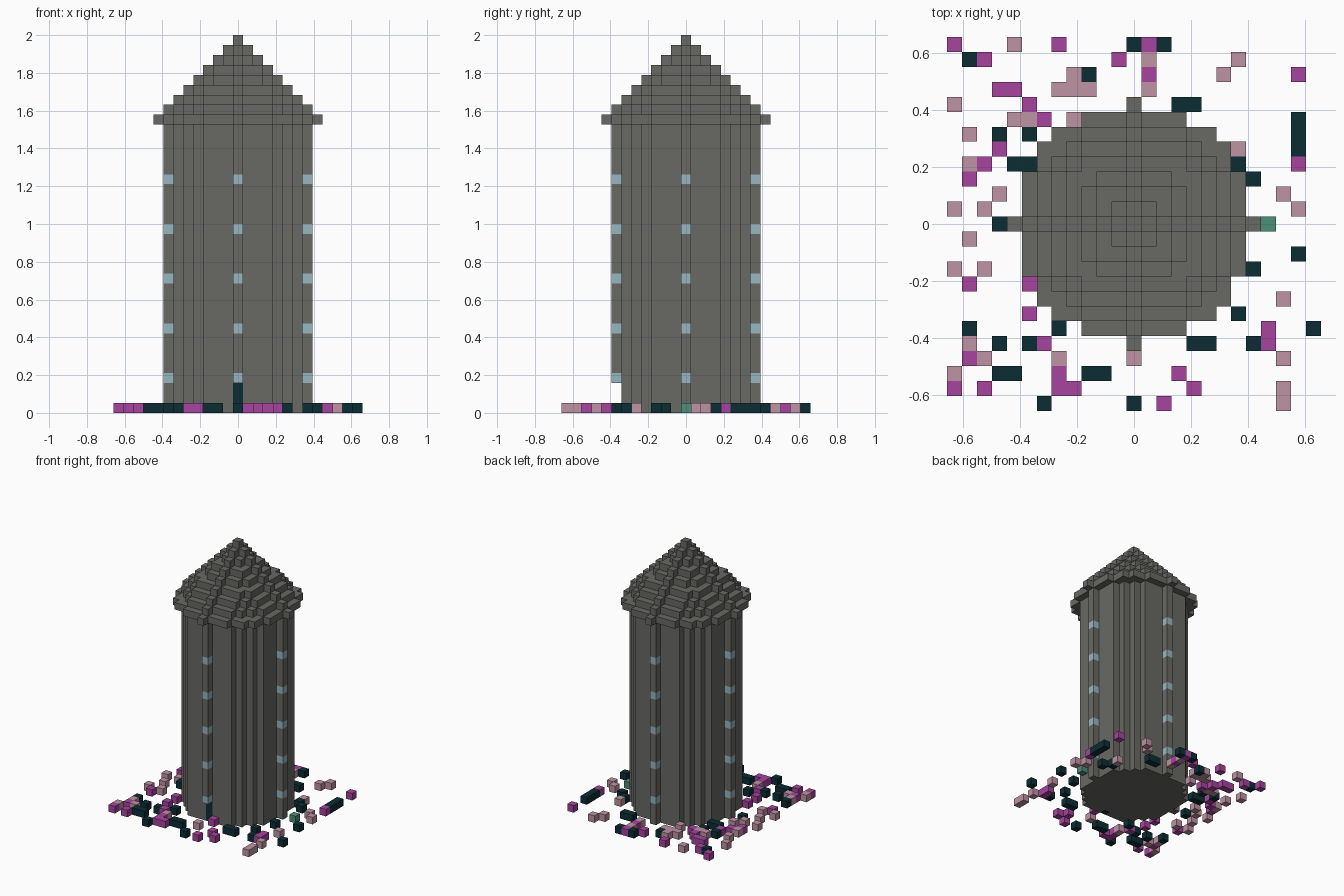
import bpy
import bmesh
from mathutils import Vector

if "Cube" in bpy.data.objects:
    bpy.data.objects.remove(bpy.data.objects["Cube"])

S = 2 / 38          # block size
WALL_TOP = 29       # courses below the roof
RADIUS = 7          # tower radius in blocks
SIDES = [Vector(d) for d in
         ((1, 0, 0), (-1, 0, 0), (0, 1, 0), (0, -1, 0), (0, 0, 1), (0, 0, -1))]


def material(name, code):
    """Flat material from an sRGB hex code."""
    channels = [c / 255 for c in bytes.fromhex(code)]
    linear = [c / 12.92 if c < 0.04 else ((c + 0.055) / 1.055) ** 2.4 for c in channels]
    mat = bpy.data.materials.new(name)
    mat.use_nodes = True
    mat.diffuse_color = (*linear, 1)
    bsdf = mat.node_tree.nodes["Principled BSDF"]
    bsdf.inputs["Base Color"].default_value = (*linear, 1)
    bsdf.inputs["Roughness"].default_value = 0.9
    return mat


def blocks(name, cells, mat):
    """Join grid blocks into one mesh, keeping only the outer faces."""
    bm = bmesh.new()
    for cell in cells:
        centre = Vector(cell) + Vector((0, 0, 0.5))
        for n in SIDES:
            if tuple(int(a + b) for a, b in zip(cell, n)) in cells:
                continue
            u = Vector((n.y, n.z, n.x))
            v = n.cross(u)
            corners = [(-1, -1), (1, -1), (1, 1), (-1, 1)]
            bm.faces.new([bm.verts.new((centre + (n + u * a + v * b) / 2) * S)
                          for a, b in corners])
    bmesh.ops.remove_doubles(bm, verts=bm.verts, dist=S / 100)
    bmesh.ops.dissolve_limit(bm, angle_limit=0.01, verts=bm.verts, edges=bm.edges)
    mesh = bpy.data.meshes.new(name)
    bm.to_mesh(mesh)
    bm.free()
    mesh.materials.append(mat)
    bpy.context.collection.objects.link(bpy.data.objects.new(name, mesh))


def disc(r, z):
    """Filled round course of blocks."""
    span = range(-r, r + 1)
    return {(x, y, z) for x in span for y in span if x * x + y * y <= r * r}


def plants(name, mat, spots):
    """Ground plants at (x, y), or a row of them along x at (x, y, length)."""
    blocks(name, {(x + i, y, 0) for x, y, *length in spots
                  for i in range(*length or [1])}, mat)


stone = material("stone grey", "686964")
glass = material("pale blue glass", "98B6C0")
dark = material("dark teal", "0C2D34")
magenta = material("magenta", "A7449F")
pink = material("dusty pink", "BF93A4")
green = material("leaf green", "4D8E78")

# Windows on the four tips of the tower, every fifth course
windows = {(x, y, z) for z in range(3, WALL_TOP - 3, 5)
           for x, y in ((RADIUS, 0), (-RADIUS, 0), (0, RADIUS), (0, -RADIUS))}
blocks("windows", windows, glass)

# Recessed front door
door = {(0, 1 - RADIUS, z) for z in range(3)}
porch = {(0, -RADIUS, z) for z in range(3)}
blocks("door", door, dark)

# Round tower wall
wall = set().union(*(disc(RADIUS, z) for z in range(WALL_TOP)))
blocks("tower_wall", wall - windows - door - porch, stone)

# Stepped cone roof with an overhanging eave
roof = set().union(*(disc(RADIUS + 1 - i, WALL_TOP + i) for i in range(RADIUS + 2)))
blocks("roof", roof, stone)

# Garden around the tower
plants("dark_shrubs", dark, [
    (0, 12), (2, 12), (-11, 11), (-3, 10), (3, 8, 2), (11, 7), (11, 6), (11, 5),
    (-9, 6), (-7, 6), (-8, 4, 2), (7, 4), (8, 3), (-9, 0), (11, -2), (8, -3),
    (7, -6), (-11, -7), (-5, -7), (12, -7), (-9, -8), (-7, -8), (4, -8, 2),
    (8, -8), (-9, -10, 2), (-3, -10, 2), (-6, -12), (0, -12)])
plants("magenta_flowers", magenta, [
    (-12, 12), (-5, 12), (1, 12), (-10, 11), (-1, 11), (1, 10), (11, 10),
    (-9, 9, 2), (-7, 8), (-6, 7), (-9, 5), (-10, 4), (11, 4), (-11, 3), (-11, -4),
    (-7, -4), (-7, -6), (1, -7), (9, -7), (-6, -8), (9, -8), (-11, -9), (-5, -10),
    (3, -10), (-12, -11), (-10, -11), (-5, -11, 2), (4, -11), (2, -12)])
plants("pink_flowers", pink, [
    (-8, 12), (1, 11), (7, 11), (-4, 10), (6, 10), (-5, 9, 3), (1, 9), (-12, 8),
    (-8, 7, 2), (-4, 7), (-11, 6), (7, 5), (-11, 4), (-9, 2), (10, 2), (-12, 1),
    (-10, 1), (11, 1), (-11, -1), (-12, -3), (-10, -3), (10, -5), (-11, -8),
    (-10, -9), (-5, -9), (0, -9), (10, -9), (-12, -10), (10, -11), (10, -12)])
plants("green_plant", green, [(9, 0)])
